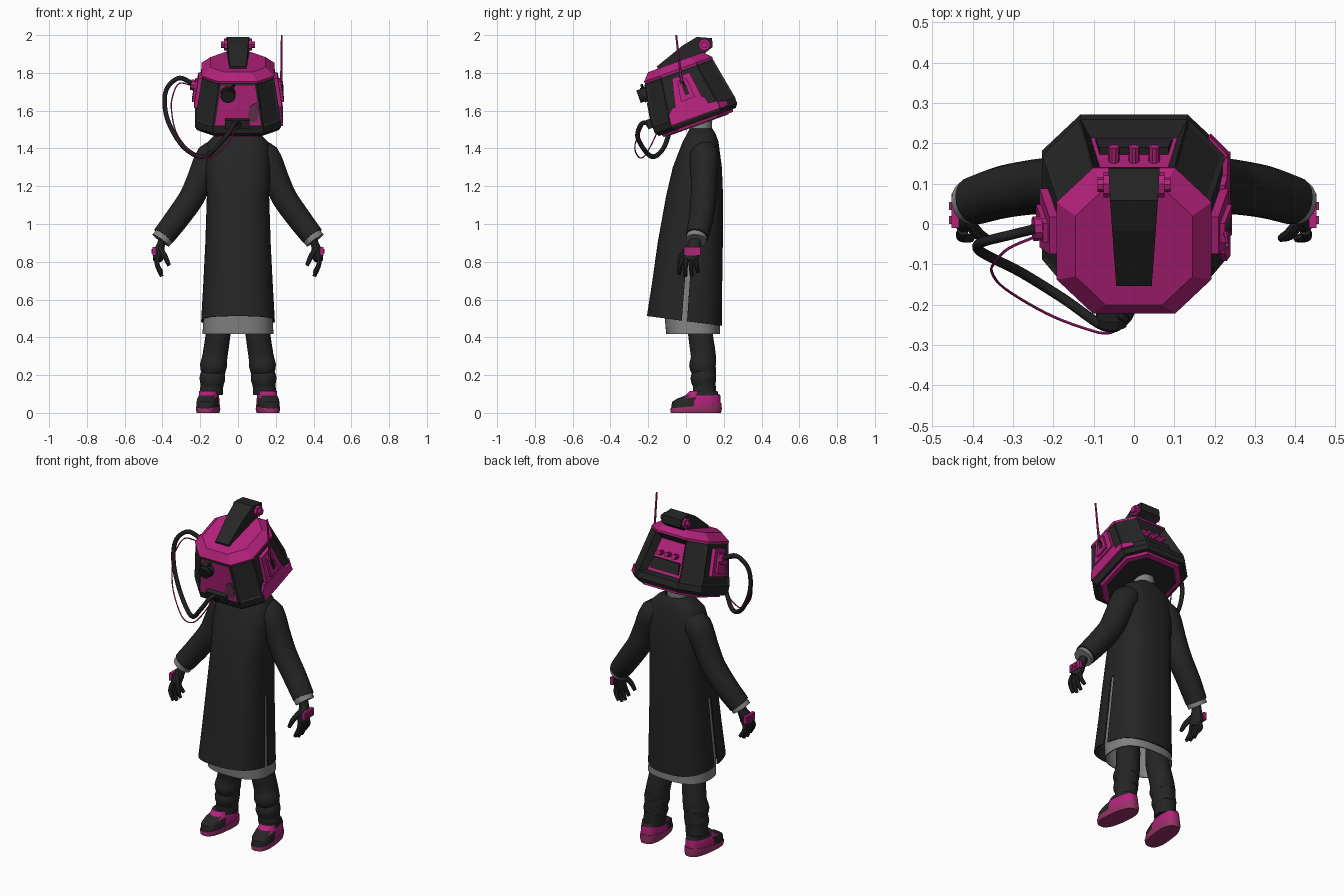
import bpy, bmesh, math
from mathutils import Vector as V, Matrix

if "Cube" in bpy.data.objects:
    bpy.data.objects.remove(bpy.data.objects["Cube"])

def material(name, r, g, b):
    m = bpy.data.materials.new(name)
    m.diffuse_color = (r, g, b, 1)
    m.use_nodes = True
    m.node_tree.nodes["Principled BSDF"].inputs["Base Color"].default_value = m.diffuse_color
    return m

DARK = material("charcoal", .019, .019, .019)
CLOTH = material("coat_black", .018, .018, .018)
HOSE = material("rubber_black", .014, .014, .014)
PINK = material("magenta", .46, .016, .2)
DULL = material("dull_magenta", .32, .03, .14)
GRIME = material("grime", .14, .035, .08)
GREY = material("lining_grey", .22, .22, .22)
HEAD = Matrix.Translation((0, .06, 1.54)) @ Matrix.Rotation(math.radians(20), 4, 'X')
I = Matrix.Identity(4)

# ---- helpers ----
def loft(name, rings, mats, M=I, smooth=False, caps=True, skip=None, rule=None, thick=0):
    """Skin a list of closed rings; rule(centre) picks the material index."""
    mats = mats if isinstance(mats, list) else [mats]
    bm = bmesh.new()
    vs = [[bm.verts.new(M @ V(p)) for p in r] for r in rings]
    n = len(rings[0])
    for i in range(len(vs) - 1):
        for j in range(n):
            if skip and skip(i, j):
                continue
            k = (j + 1) % n
            bm.faces.new((vs[i][j], vs[i][k], vs[i + 1][k], vs[i + 1][j]))
    if caps:
        bm.faces.new(vs[0])
        bm.faces.new(vs[-1])
    bmesh.ops.recalc_face_normals(bm, faces=bm.faces)
    if rule:
        for f in bm.faces:
            f.material_index = rule(M.inverted() @ f.calc_center_median())
    me = bpy.data.meshes.new(name)
    bm.to_mesh(me)
    bm.free()
    ob = bpy.data.objects.new(name, me)
    bpy.context.collection.objects.link(ob)
    for m in mats:
        me.materials.append(m)
    if smooth:
        bpy.ops.object.select_all(action='DESELECT')
        ob.select_set(True)
        bpy.context.view_layer.objects.active = ob
        if thick:
            s = ob.modifiers.new("cloth_thickness", 'SOLIDIFY')
            s.thickness, s.offset = thick, -1
            bpy.ops.object.modifier_apply(modifier=s.name)
        bpy.ops.object.shade_smooth_by_angle(angle=math.radians(40))
    return ob

def prism(name, pts, off, mat, M=I):
    return loft(name, [pts, [V(p) + V(off) for p in pts]], mat, M)

def box(name, c, s, mat, M=I):
    x, y, z = [a / 2 for a in s]
    pts = [V(c) + V(p) for p in ((-x, -y, -z), (x, -y, -z), (x, y, -z), (-x, y, -z))]
    return prism(name, pts, (0, 0, s[2]), mat, M)

def tube(name, pts, radii, mat, M=I, sides=12, steps=1, smooth=True, caps=True, squash=1):
    """Round tube along a Catmull-Rom path with parallel-transported rings."""
    P = [V(p) for p in pts]
    R = list(radii) if isinstance(radii, (list, tuple)) else [radii] * len(P)
    path = []
    for i in range(len(P) - 1):
        a, b, c, d = P[max(i - 1, 0)], P[i], P[i + 1], P[min(i + 2, len(P) - 1)]
        for k in range(steps):
            t = k / steps
            q = .5 * (2 * b + (c - a) * t + (2 * a - 5 * b + 4 * c - d) * t * t
                      + (3 * b - a - 3 * c + d) * t ** 3)
            path.append((q, R[i] + (R[i + 1] - R[i]) * t))
    path.append((P[-1], R[-1]))
    rings, prev = [], None
    for i, (q, r) in enumerate(path):
        t = (path[min(i + 1, len(path) - 1)][0] - path[max(i - 1, 0)][0]).normalized()
        if prev is None:
            u = t.cross(V((0, 1, 0)) if abs(t.y) < .9 else V((1, 0, 0))).normalized()
        else:
            u = prev.rotation_difference(t) @ u
        w, prev = t.cross(u), t
        angs = [2 * math.pi * (j + .5) / sides for j in range(sides)]
        rings.append([q + r * (u * math.cos(a) * squash + w * math.sin(a)) for a in angs])
    return loft(name, rings, mat, M, smooth, caps)

def oval(z, hx, yf, yb, slope=0, p=2.6, n=96):
    """Rounded-square ring; slope tilts it so its height changes with y."""
    out = []
    for j in range(n):
        a = 2 * math.pi * (j + .5) / n
        c, s = math.cos(a), math.sin(a)
        y = (yf + yb) / 2 + (yb - yf) / 2 * math.copysign(abs(s) ** (2 / p), s)
        out.append((hx * math.copysign(abs(c) ** (2 / p), c), y, z + slope * y))
    return out

def octagon(a, b, c, w):
    return [(a, b - c, w), (a - c, b, w), (c - a, b, w), (-a, b - c, w),
            (-a, c - b, w), (c - a, -b, w), (a - c, -b, w), (a, c - b, w)]

def wall(w):  # distance of the sloping helmet wall from its axis
    return .228 - (w - .055) * .16

# ---- helmet shell: framed facets, pink front, recessed pink back ----
shell = loft("helmet_shell", [octagon(.215, .216, .09, 0), octagon(.228, .232, .095, .02),
             octagon(.228, .232, .095, .055), octagon(.19, .19, .09, .288)], [DARK, PINK], HEAD)
bm = bmesh.new()
bm.from_mesh(shell.data)
inv = HEAD.to_3x3().inverted()
for f in [f for f in bm.faces if f.calc_area() > .02 and abs((inv @ f.normal).z) < .5]:
    d = inv @ f.normal
    t, depth, idx = .016, -.006, 0
    if d.y < -.9:
        t, depth, idx = .015, .004, 1
    elif d.y > .9:
        t, depth, idx = .034, -.04, 1
    bmesh.ops.inset_individual(bm, faces=[f], thickness=t, depth=depth)
    f.material_index = idx
bm.to_mesh(shell.data)
bm.free()
loft("helmet_cap", [octagon(.19, .19, .09, .285), octagon(.192, .192, .09, .297),
                    octagon(.145, .155, .075, .337)], PINK, HEAD)
loft("helmet_lip", [octagon(.195, .195, .085, -.014), octagon(.2, .2, .085, .002)], PINK, HEAD)
loft("helmet_base", [octagon(.17, .17, .075, -.018), octagon(.17, .17, .075, 0)], DARK, HEAD)

# crest on top with a hinge barrel through it
side = [(-.1, .33), (-.1, .35), (.068, .408), (.152, .424), (.225, .39), (.212, .345), (.15, .325)]
loft("crest", [[(s * (.05 + .06 * v), v, w) for v, w in side] for s in (-1, 1)], DARK, HEAD)
for s in (1, -1):
    tube("crest_hinge", [(s * .05, .175, .372), (s * .075, .175, .372)], .032, PINK, HEAD, 8, smooth=False)
    tube("crest_hinge_bolt", [(s * .07, .175, .372), (s * .09, .175, .372)], .018, PINK, HEAD, 8, smooth=False)
    # side panels
    up = [(-.085, .11), (.07, .11), (.05, .262), (-.048, .262)]
    prism("side_plate", [(s * (wall(w) - .015), v, w) for v, w in up], (s * .03, 0, 0), PINK, HEAD)
    up = [(-.045, .13), (.035, .13), (.025, .24), (-.025, .24)]
    prism("side_plate_raised", [(s * wall(w), v, w) for v, w in up], (s * .027, 0, 0), PINK, HEAD)
# skirt strip along the right side only, wrapping onto the rear corner
low = [(-.137, .028), (.137, .028), (.137, .07), (.09, .075), (.08, .115), (-.1, .115), (-.13, .085)]
prism("side_skirt", [(wall(w) - .012, v, w) for v, w in low], (.019, 0, 0), PINK, HEAD)
prism("side_skirt_corner", [(.228, .135, .028), (.185, .18, .028), (.185, .18, .055), (.228, .135, .065)],
      (.005, .005, 0), PINK, HEAD)
box("side_switch", (.23, .0, .18), (.02, .022, .05), DARK, HEAD)
tube("side_switch_lever", [(.232, 0, .2), (.234, 0, .23)], .006, DARK, HEAD, 8)

# back controls
for x in (-.05, 0, .05):
    tube("back_knob", [(x, .16, .18), (x, .206, .18)], .014, PINK, HEAD, 10, smooth=False)
prism("back_recess_floor", [(-.095, .17, .085), (.095, .17, .085), (.085, .17, .15), (-.085, .17, .15)],
      (0, .022, 0), DARK, HEAD)

# front lens, mouthpiece and worn patch
tube("lens_barrel", [(-.053, -.19, .232), (-.053, -.225, .232)], .042, DARK, HEAD, 12, smooth=False)
tube("lens_rim", [(-.053, -.22, .232), (-.053, -.247, .232)], .036, HOSE, HEAD, 12, smooth=False)
tube("lens_lever", [(-.04, -.21, .26), (-.02, -.21, .285)], .008, DARK, HEAD, 8)
box("mouthpiece", (-.003, -.234, .077), (.13, .04, .05), DARK, HEAD)
tube("mouth_socket", [(-.003, -.24, .077), (-.003, -.26, .072)], .022, HOSE, HEAD, 10, smooth=False)
prism("worn_patch", [(x, -wall(w) - .004, w) for x, w in
      ((.05, .085), (.1, .085), (.112, .14), (.095, .185), (.06, .165))], (0, -.006, 0), GRIME, HEAD)

# breathing hose, thin cable, antenna
tube("hose_socket", [(-.2, -.01, 1.73), (-.25, -.012, 1.738)], .03, PINK, sides=10, smooth=False)
tube("hose", [(-.003, -.19, 1.535), (-.02, -.235, 1.53), (-.07, -.255, 1.455), (-.175, -.185, 1.358),
     (-.28, -.12, 1.4), (-.36, -.08, 1.52), (-.388, -.06, 1.63), (-.375, -.045, 1.72),
     (-.31, -.028, 1.773), (-.235, -.01, 1.738)], .0125, HOSE, sides=10, steps=6)
tube("cable", [(-.24, -.03, 1.73), (-.31, -.06, 1.745), (-.345, -.095, 1.68), (-.352, -.12, 1.6),
     (-.32, -.16, 1.47), (-.22, -.22, 1.36), (-.13, -.256, 1.36), (-.06, -.27, 1.42), (-.005, -.23, 1.52)],
     .0035, PINK, sides=6, steps=5)
tube("antenna", [(.228, -.022, 1.74), (.23, -.034, 1.84), (.231, -.052, 2)], [.008, .006, .005], PINK, sides=6)

# ---- coat, slit at both sides, over a grey lining ----
tube("collar", [(0, .075, 1.43), (0, .08, 1.55)], .06, GREY, sides=20)
body = [(1.505, .065, .02, .14), (1.475, .12, .005, .158), (1.435, .16, -.018, .172), (1.3, .172, -.07, .19),
        (1.15, .165, -.105, .196), (.9, .173, -.15, .195), (.7, .183, -.178, .192)]
loft("coat", [oval(*r) for r in body] + [oval(.486, .195, -.207, .19, -.13)], CLOTH, smooth=True,
     caps=False, skip=lambda i, j: i > 4 and j in (95, 47), thick=.006)
loft("coat_lining", [oval(.95, .155, -.12, .18), oval(.7, .172, -.13, .178),
     oval(.418, .188, -.105, .18)], GREY, smooth=True, caps=False, thick=.006)

for s in (1, -1):
    # sleeves and cuffs
    tube("sleeve", [(s * .07, .095, 1.41), (s * .145, .097, 1.355), (s * .2, .095, 1.24), (s * .245, .092, 1.14),
         (s * .322, .08, 1.03), (s * .395, .058, .935)], [.05, .079, .07, .068, .065, .06], CLOTH,
         sides=20, steps=4)
    tube("cuff", [(s * .37, .062, .965), (s * .408, .054, .913)], [.053, .055], GREY, sides=20)
    # gloves
    tube("glove_palm", [(s * .39, .055, .95), (s * .408, .045, .89), (s * .42, .03, .85), (s * .424, .016, .81)],
         [.03, .034, .045, .04], CLOTH, sides=12, steps=3, squash=.65)
    for k, tip in enumerate((.735, .722, .725, .745)):
        y = -.016 + .022 * k
        tube("finger", [(s * .424, y, .825), (s * .428, y * 1.3 - .01, .785), (s * .404, y * 1.5 - .012, tip)],
             [.0135, .0135, .01], CLOTH, sides=8, steps=3)
    tube("thumb", [(s * .41, .005, .865), (s * .385, -.025, .825), (s * .365, -.035, .78)],
         [.017, .015, .01], CLOTH, sides=8, steps=3)
    # wrist gadget
    box("wrist_gadget", (s * .443, .033, .855), (.018, .085, .045), PINK)
    for y in (.01, .045):
        box("wrist_button", (s * .453, y, .855), (.01, .02, .024), DULL)
    # trousers, creased towards the ankle; they stay inside the lining
    tube("trouser_leg", [(s * .1, .07, .52), (s * .105, .076, .42), (s * .122, .092, .3), (s * .13, .088, .25),
         (s * .131, .096, .215), (s * .136, .092, .18), (s * .138, .097, .145), (s * .142, .097, .1)],
         [.06, .066, .067, .072, .064, .069, .061, .062], CLOTH, sides=20, steps=3)
    # boots: turned slightly out
    B = (Matrix.Translation((s * .157, .066, 0)) @ Matrix.Rotation(s * math.radians(7), 4, 'Z')
         @ Matrix.Translation((0, -.06, 0)))
    loft("boot_sole", [oval(0, .056, -.087, .18, n=40), oval(.02, .061, -.09, .184, n=40),
         oval(.033, .059, -.088, .182, .1, n=40)], DULL, B, smooth=True)
    loft("boot_upper", [oval(.028, .057, -.086, .178, .1, n=40), oval(.062, .057, -.08, .178, .05, n=40),
         oval(.08, .053, -.055, .175, .1, n=40), oval(.092, .051, -.01, .17, n=40),
         oval(.115, .05, .012, .16, n=40)], [DARK, PINK], B, smooth=True,
         rule=lambda c: 1 if (c.y > .04 and c.z < .095) or (c.z > .085 and c.y < .04) else 0)
